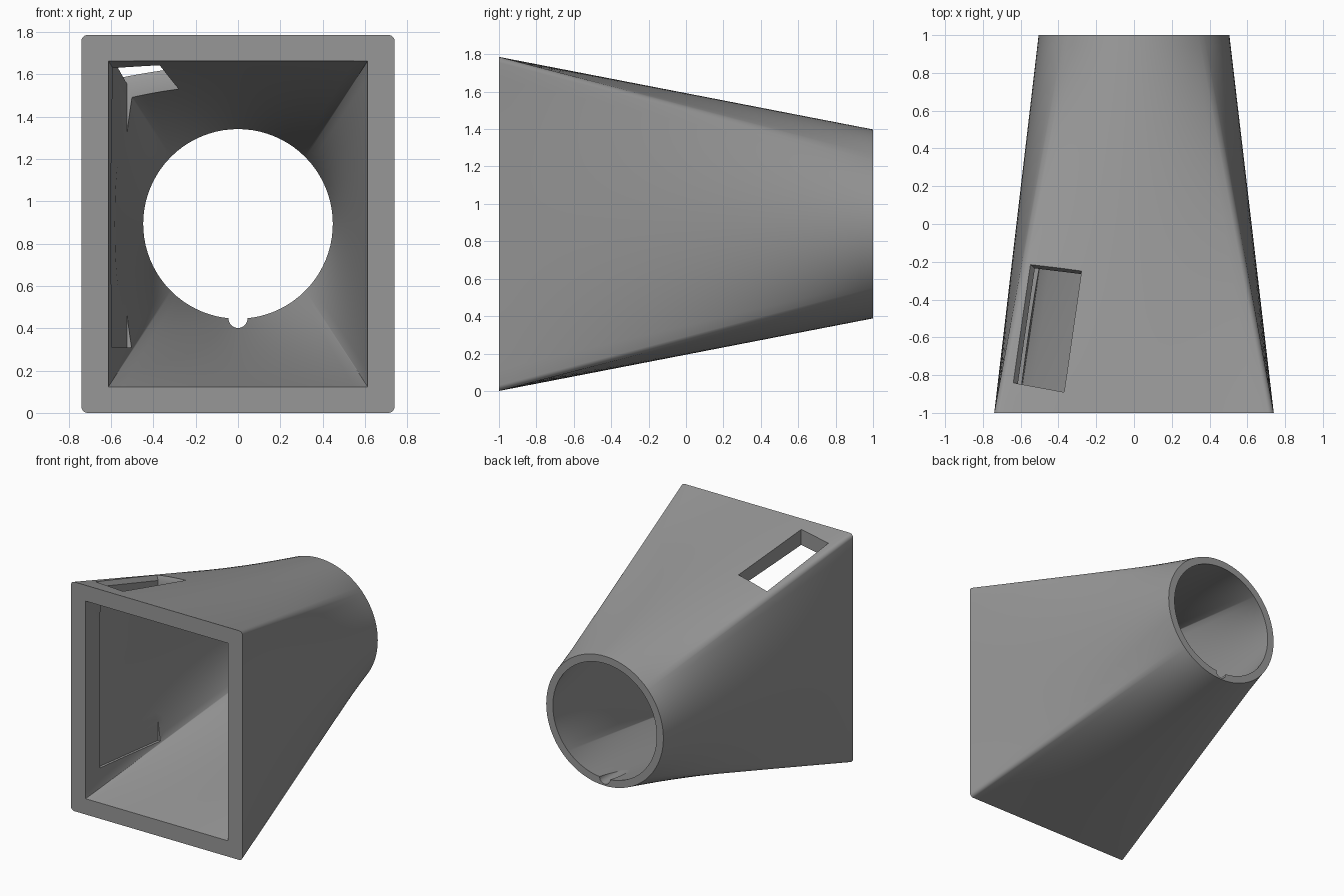
import bpy, bmesh, math

if "Cube" in bpy.data.objects:
    bpy.data.objects.remove(bpy.data.objects["Cube"])

ZC = 0.893          # height of the centre axis
RINGS = 32          # rings along the length
SIDE, CORNER = 20, 6

grey = bpy.data.materials.new("grey plastic")
grey.diffuse_color = (0.31, 0.31, 0.31, 1)
grey.use_nodes = True
grey.node_tree.nodes["Principled BSDF"].inputs["Base Color"].default_value = grey.diffuse_color


def outline_pairs(hx, hz, fillet, radius, spread):
    """Matching points of a rounded rectangle and a circle, four equal quarters."""
    rect, circ = [], []
    for q in range(4):
        mid = math.radians(45 + 90 * q)
        sx = 1 if math.cos(mid) > 0 else -1
        sz = 1 if math.sin(mid) > 0 else -1
        for i in range(CORNER + 1):
            t = i / CORNER - 0.5
            a = mid + t * math.pi / 2
            rect.append((sx * (hx - fillet) + fillet * math.cos(a),
                         sz * (hz - fillet) + fillet * math.sin(a)))
            b = mid + t * spread
            circ.append((radius * math.cos(b), radius * math.sin(b)))
        # straight run to the next corner
        nm = mid + math.pi / 2
        nx = 1 if math.cos(nm) > 0 else -1
        nz = 1 if math.sin(nm) > 0 else -1
        x0, z0 = rect[-1]
        a2 = nm - math.pi / 4
        x1 = nx * (hx - fillet) + fillet * math.cos(a2)
        z1 = nz * (hz - fillet) + fillet * math.sin(a2)
        b0, b1 = mid + spread / 2, nm - spread / 2
        for i in range(1, SIDE):
            t = i / SIDE
            rect.append((x0 + (x1 - x0) * t, z0 + (z1 - z0) * t))
            b = b0 + (b1 - b0) * t
            circ.append((radius * math.cos(b), radius * math.sin(b)))
    return rect, circ


def loft(bm, rect, circ):
    rings = []
    for k in range(RINGS + 1):
        t = k / RINGS
        rings.append([bm.verts.new((a[0] + (b[0] - a[0]) * t, -1 + 2 * t,
                                    ZC + a[1] + (b[1] - a[1]) * t))
                      for a, b in zip(rect, circ)])
    for r0, r1 in zip(rings, rings[1:]):
        bridge(bm, r0, r1)
    return rings[0], rings[-1]


def bridge(bm, r0, r1):
    n = len(r0)
    for i in range(n):
        j = (i + 1) % n
        bm.faces.new((r0[i], r0[j], r1[j], r1[i]))


def finish(bm, name):
    bmesh.ops.recalc_face_normals(bm, faces=bm.faces)
    me = bpy.data.meshes.new(name)
    bm.to_mesh(me)
    bm.free()
    ob = bpy.data.objects.new(name, me)
    bpy.context.collection.objects.link(ob)
    return ob


def prism(name, low, high):
    """Solid between two matching polygons."""
    bm = bmesh.new()
    a = [bm.verts.new(p) for p in low]
    b = [bm.verts.new(p) for p in high]
    bm.faces.new(a)
    bm.faces.new(b)
    bridge(bm, a, b)
    return finish(bm, name)


# Hollow square-to-round duct
bm = bmesh.new()
front_out, back_out = loft(bm, *outline_pairs(0.74, 0.893, 0.03, 0.505, math.radians(5)))
front_in, back_in = loft(bm, *outline_pairs(0.613, 0.77, 0.002, 0.448, math.radians(1)))
bridge(bm, front_out, front_in)
bridge(bm, back_out, back_in)
duct = finish(bm, "duct_shell")
duct.data.materials.append(grey)

# Slot through the roof, continuing as a pocket in the left wall
quad = [(-0.615, -0.845), (-0.37, -0.89), (-0.28, -0.265), (-0.525, -0.235)]
slot = prism("slot_cutter", [(x, y, 0.31) for x, y in quad],
             [(x, y, 2.0) for x, y in quad])

# Flared rim on the left and rear edges of the slot
wide = [(-0.65, -0.838), (-0.37, -0.89), (-0.277, -0.24), (-0.56, -0.205)]
roof = [1.75, 1.765, 1.635, 1.59]
rim = prism("rim_cutter", [(x, y, z - 0.035) for (x, y), z in zip(quad, roof)],
            [(x, y, z + 0.01) for (x, y), z in zip(wide, roof)])

# Round key groove in the floor of the outlet
ring = [(0.045 * math.cos(i * math.pi / 16), 0.446 + 0.045 * math.sin(i * math.pi / 16))
        for i in range(32)]
groove = prism("groove_cutter", [(x, 0.6, z) for x, z in ring],
               [(x, 1.1, z) for x, z in ring])

for cutter in (slot, rim, groove):
    cutter.data.materials.append(grey)
    cutter.hide_render = True
    cutter.hide_viewport = False
    mod = duct.modifiers.new(cutter.name, 'BOOLEAN')
    mod.operation = 'DIFFERENCE'
    mod.solver = 'EXACT'
    mod.object = cutter

# Apply the cuts and drop the cutters
bpy.context.view_layer.objects.active = duct
duct.select_set(True)
for mod in list(duct.modifiers):
    bpy.ops.object.modifier_apply(modifier=mod.name)
for cutter in (slot, rim, groove):
    bpy.data.objects.remove(cutter)
bpy.ops.object.shade_smooth_by_angle(angle=math.radians(30))
